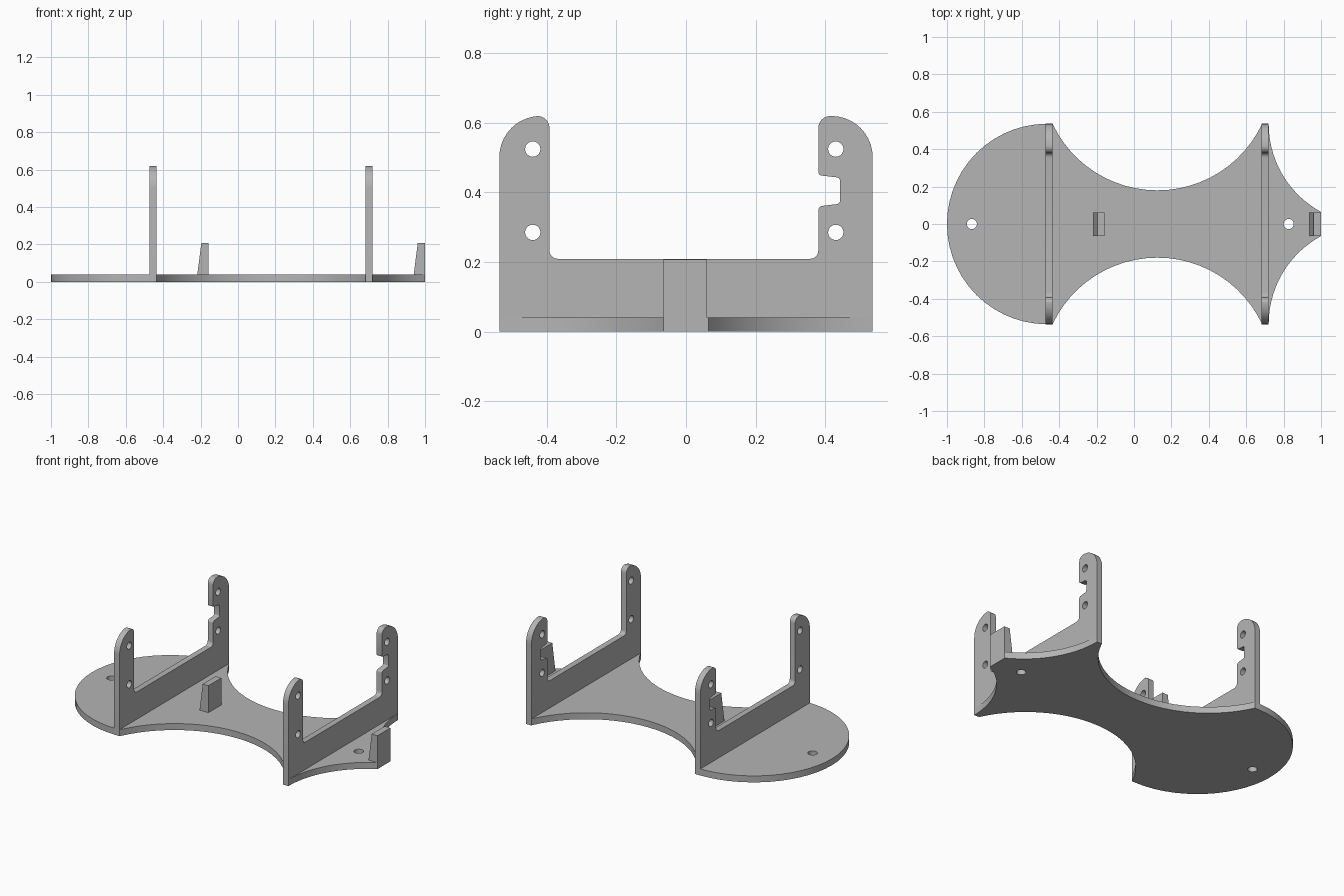
import bpy, bmesh
from math import sin, cos, radians
from mathutils import Matrix

cube = bpy.data.objects.get("Cube")
if cube:
    bpy.data.objects.remove(cube, do_unlink=True)

grey = bpy.data.materials.new("plain grey")
grey.use_nodes = True
COLOUR = (0.46, 0.46, 0.46, 1)
grey.diffuse_color = COLOUR
grey.node_tree.nodes["Principled BSDF"].inputs["Base Color"].default_value = COLOUR

# Maps profile (u, v, depth) to (depth, u, v), for parts drawn in the y-z plane
SIDE = Matrix(((0, 0, 1, 0), (1, 0, 0, 0), (0, 1, 0, 0), (0, 0, 0, 1)))
# Maps profile (u, v, depth) to (u, depth, v), for parts drawn in the x-z plane
FRONT = Matrix(((1, 0, 0, 0), (0, 0, 1, 0), (0, 1, 0, 0), (0, 0, 0, 1)))


def arc(cx, cy, r, start, end, steps):
    angles = [radians(start + (end - start) * i / steps) for i in range(steps + 1)]
    return [(cx + r * cos(a), cy + r * sin(a)) for a in angles]


def hole(cx, cy, r):
    return arc(cx, cy, r, 0, 345, 23)


def extruded(name, loops, low, high, frame=Matrix()):
    """Fill an outline with its holes and extrude it between two depths."""
    bm = bmesh.new()
    for loop in loops:
        verts = [bm.verts.new((u, v, low)) for u, v in loop]
        for a, b in zip(verts, verts[1:] + verts[:1]):
            bm.edges.new((a, b))
    bmesh.ops.triangle_fill(bm, edges=bm.edges[:], use_beauty=True, normal=(0, 0, 1))
    result = bmesh.ops.extrude_face_region(bm, geom=bm.faces[:], use_keep_orig=True)
    top = [g for g in result["geom"] if isinstance(g, bmesh.types.BMVert)]
    bmesh.ops.translate(bm, verts=top, vec=(0, 0, high - low))
    bm.transform(frame)
    bmesh.ops.recalc_face_normals(bm, faces=bm.faces[:])
    mesh = bpy.data.meshes.new(name)
    bm.to_mesh(mesh)
    bm.free()
    mesh.materials.append(grey)
    obj = bpy.data.objects.new(name, mesh)
    bpy.context.collection.objects.link(obj)
    bpy.ops.object.select_all(action="DESELECT")
    obj.select_set(True)
    bpy.context.view_layer.objects.active = obj
    bpy.ops.object.shade_smooth_by_angle(angle=radians(30))
    return obj


# Base plate: round end, narrow waist and tapering tail, mirrored across y
half = arc(-0.464, 0, 0.536, 180, 270, 14)
half += arc(0.125, -0.799, 0.619, 154.8, 25.2, 24)
half += arc(1.255, -0.535, 0.535, 180, 118.5, 14)
half[-1] = (1.0, -0.064)
outline = half + [(x, -y) for x, y in reversed(half[1:])]
extruded("base_plate", [outline, hole(-0.867, 0, 0.027), hole(0.827, 0, 0.027)], 0, 0.04)

# Upright bracket: two posts joined by a low wall, the rear post notched
bracket = [(-0.536, 0), (0.536, 0)]
bracket += arc(0.418, 0.501, 0.118, 0, 90, 10)
bracket += arc(0.414, 0.585, 0.034, 90, 180, 6)
bracket += arc(0.390, 0.458, 0.010, 180, 262, 4)
bracket += arc(0.432, 0.433, 0.010, 82, 0, 4)
bracket += arc(0.432, 0.376, 0.010, 0, -82, 4)
bracket += arc(0.392, 0.349, 0.012, 98, 180, 4)
bracket += arc(0.356, 0.233, 0.024, 0, -90, 5)
bracket += arc(-0.368, 0.233, 0.024, 270, 180, 5)
bracket += arc(-0.426, 0.585, 0.034, 0, 90, 6)
bracket += arc(-0.418, 0.501, 0.118, 90, 180, 10)
bolt_holes = [hole(y, z, 0.022) for y in (-0.44, 0.43) for z in (0.285, 0.524)]
for name, x in (("round_end_bracket", -0.473), ("tail_end_bracket", 0.683)):
    extruded(name, [bracket] + bolt_holes, x, x + 0.037, SIDE)

# Wedge stops with one sloping face
for name, x in (("middle_stop", -0.157), ("tail_stop", 1.0)):
    wedge = [(x - 0.061, 0.035), (x, 0.035), (x, 0.207), (x - 0.039, 0.207)]
    extruded(name, [wedge], -0.065, 0.061, FRONT)
